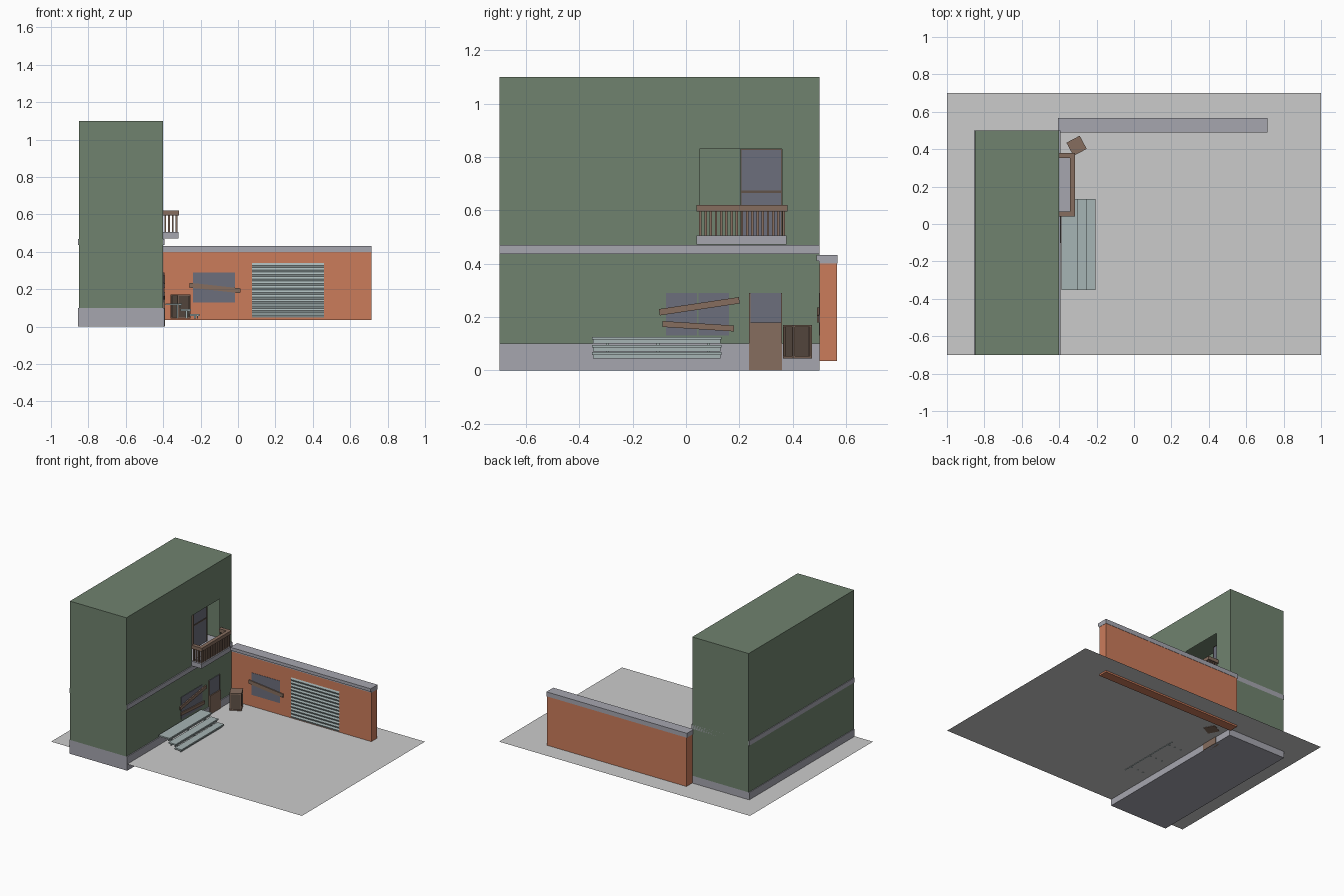
import bpy, bmesh
from math import radians, atan2, hypot
from mathutils import Matrix, Vector

if "Cube" in bpy.data.objects:
    bpy.data.objects.remove(bpy.data.objects["Cube"])


def mat(name, r, g, b):
    m = bpy.data.materials.new(name)
    m.diffuse_color = (r, g, b, 1)
    m.use_nodes = True
    m.node_tree.nodes["Principled BSDF"].inputs["Base Color"].default_value = m.diffuse_color
    return m


GREEN = mat("green_plaster", .16, .225, .157)
BRICK = mat("brick", .60, .20, .105)
STONE = mat("stone", .38, .38, .43)
WOOD = mat("wood", .24, .155, .113)
DARK = mat("dark_wood", .12, .085, .065)
METAL = mat("metal", .38, .46, .46)
GLASS = mat("glass", .15, .158, .20)


def finish(name, bm, m=None):
    me = bpy.data.meshes.new(name)
    bm.to_mesh(me)
    bm.free()
    ob = bpy.data.objects.new(name, me)
    bpy.context.collection.objects.link(ob)
    if m:
        me.materials.append(m)
    return ob


def add_box(bm, x0, x1, y0, y1, z0, z1):
    mx = Matrix.Translation(((x0 + x1) / 2, (y0 + y1) / 2, (z0 + z1) / 2))
    mx = mx @ Matrix.Diagonal((x1 - x0, y1 - y0, z1 - z0, 1))
    bmesh.ops.create_cube(bm, size=1, matrix=mx)


def boxes(name, m, *dims):
    bm = bmesh.new()
    for d in dims:
        add_box(bm, *d)
    return finish(name, bm, m)


def plank(name, a, b, width, depth):
    """Board nailed between two wall points."""
    a, b = Vector(a), Vector(b)
    d = b - a
    ob = boxes(name, WOOD, (-d.length / 2, d.length / 2, -depth / 2, depth / 2, -width / 2, width / 2))
    ob.location = (a + b) / 2
    ob.rotation_euler = (0, -atan2(d.z, hypot(d.x, d.y)), atan2(d.y, d.x))
    return ob


# ground sheet
bm = bmesh.new()
bmesh.ops.create_grid(bm, x_segments=1, y_segments=1, size=1,
                      matrix=Matrix.Translation((0, 0, .047)) @ Matrix.Diagonal((1, .7, 1, 1)))
finish("ground", bm)

# building shell with a balcony opening in the right facade
bm = bmesh.new()
add_box(bm, -.85, -.40, -.7, .5, .1, 1.1)
bm.faces.ensure_lookup_table()
bmesh.ops.delete(bm, geom=[f for f in bm.faces if f.normal.x > .9 or f.normal.z < -.9], context='FACES_ONLY')
outer = [(-.7, .1), (.5, .1), (.5, 1.1), (-.7, 1.1)]
inner = [(.05, .505), (.36, .505), (.36, .83), (.05, .83)]
o = [bm.verts.new((-.40, y, z)) for y, z in outer]
i = [bm.verts.new((-.40, y, z)) for y, z in inner]
for k in range(4):
    n = (k + 1) % 4
    bm.faces.new((o[k], o[n], i[n], i[k]))
bmesh.ops.remove_doubles(bm, verts=bm.verts, dist=1e-5)
finish("building_shell", bm, GREEN)
boxes("building_base", STONE, (-.855, -.393, -.7, .5, 0, .1))
boxes("floor_band", STONE, (-.855, -.393, -.7, .5, .437, .47))

# recessed balcony door leaf
boxes("balcony_door_glass", GLASS, (-.51, -.50, .207, .36, .50, .83))
boxes("balcony_door_frame", DARK,
      (-.512, -.497, .205, .209, .50, .83), (-.512, -.497, .356, .36, .50, .83),
      (-.512, -.497, .205, .36, .826, .83), (-.512, -.497, .205, .36, .666, .674))

# balcony slab, rail and balusters
boxes("balcony_slab", STONE, (-.40, -.318, .04, .377, .472, .505))
boxes("balcony_rail", WOOD, (-.342, -.316, .04, .38, .595, .62),
      (-.40, -.342, .04, .067, .595, .62), (-.40, -.342, .353, .38, .595, .62))
bm = bmesh.new()
h = .0045
for k in range(17):
    y = .054 + k * (.366 - .054) / 16
    add_box(bm, -.329 - h, -.329 + h, y - h, y + h, .505, .595)
for y in (.054, .366):
    for x in (-.389, -.369, -.349):
        add_box(bm, x - h, x + h, y - h, y + h, .505, .595)
finish("balcony_balusters", bm, WOOD)

# street door
boxes("street_door", WOOD, (-.42, -.389, .237, .36, 0, .18),
      (-.42, -.394, .237, .241, .18, .29), (-.42, -.394, .356, .36, .18, .29))
boxes("street_door_glass", GLASS, (-.42, -.396, .241, .356, .18, .29))

# boarded windows
boxes("facade_window", GLASS, (-.42, -.397, -.075, .041, .13, .29), (-.42, -.397, .046, .162, .13, .29))
plank("facade_board_top", (-.393, -.10, .218), (-.393, .20, .263), .024, .008)
plank("facade_board_bottom", (-.393, -.088, .174), (-.393, .18, .157), .022, .008)
boxes("wall_window", GLASS, (-.24, -.015, .498, .51, .13, .29))
plank("wall_board", (-.26, .495, .222), (.013, .495, .192), .026, .008)

# side wall with coping
boxes("brick_wall", BRICK, (-.40, .713, .5, .566, .035, .40))
boxes("wall_coping", STONE, (-.405, .715, .498, .568, .40, .432), (-.405, .715, .49, .498, .41, .432))

# roller shutter as a zigzag sheet
bm = bmesh.new()
n = 24
rows = []
for k in range(n + 1):
    z = .05 + .29 * k / n
    y = .499 if k % 2 == 0 else .493
    rows.append([bm.verts.new((x, y, z)) for x in (.075, .46)])
for a, b in zip(rows, rows[1:]):
    bm.faces.new((a[0], a[1], b[1], b[0]))
finish("roller_shutter", bm, METAL)

# stepped metal benches: treads, risers and brackets
bm = bmesh.new()
steps = [(-.388, -.30, .125), (-.308, -.25, .095), (-.258, -.205, .068)]
for x0, x1, z in steps:
    add_box(bm, x0, x1, -.352, .133, z - .01, z)
    add_box(bm, x1 - .014, x1 - .008, -.348, .129, z - .024, z - .01)
    for y in (-.3, -.11, .08):
        add_box(bm, x1 - .03, x1 - .02, y, y + .01, .045, z - .01)
finish("metal_steps", bm, METAL)

# wooden crate with framed sides
s, t, hz = .04, .008, .063
dims = [(sx * (s - t / 2) - t / 2, sx * (s - t / 2) + t / 2,
         sy * (s - t / 2) - t / 2, sy * (s - t / 2) + t / 2, -hz, hz)
        for sx in (-1, 1) for sy in (-1, 1)]
for z0, z1 in ((-hz, -hz + t), (hz - t, hz)):
    dims.append((-s, s, -s, s, z0, z1))
crate = boxes("crate_frame", WOOD, *dims)
core = boxes("crate_panels", DARK, (-s + .006, s - .006, -s + .006, s - .006, -hz + t, hz - t))
for ob in (crate, core):
    ob.location = (-.307, .418, .108)
    ob.rotation_euler.z = radians(28)
